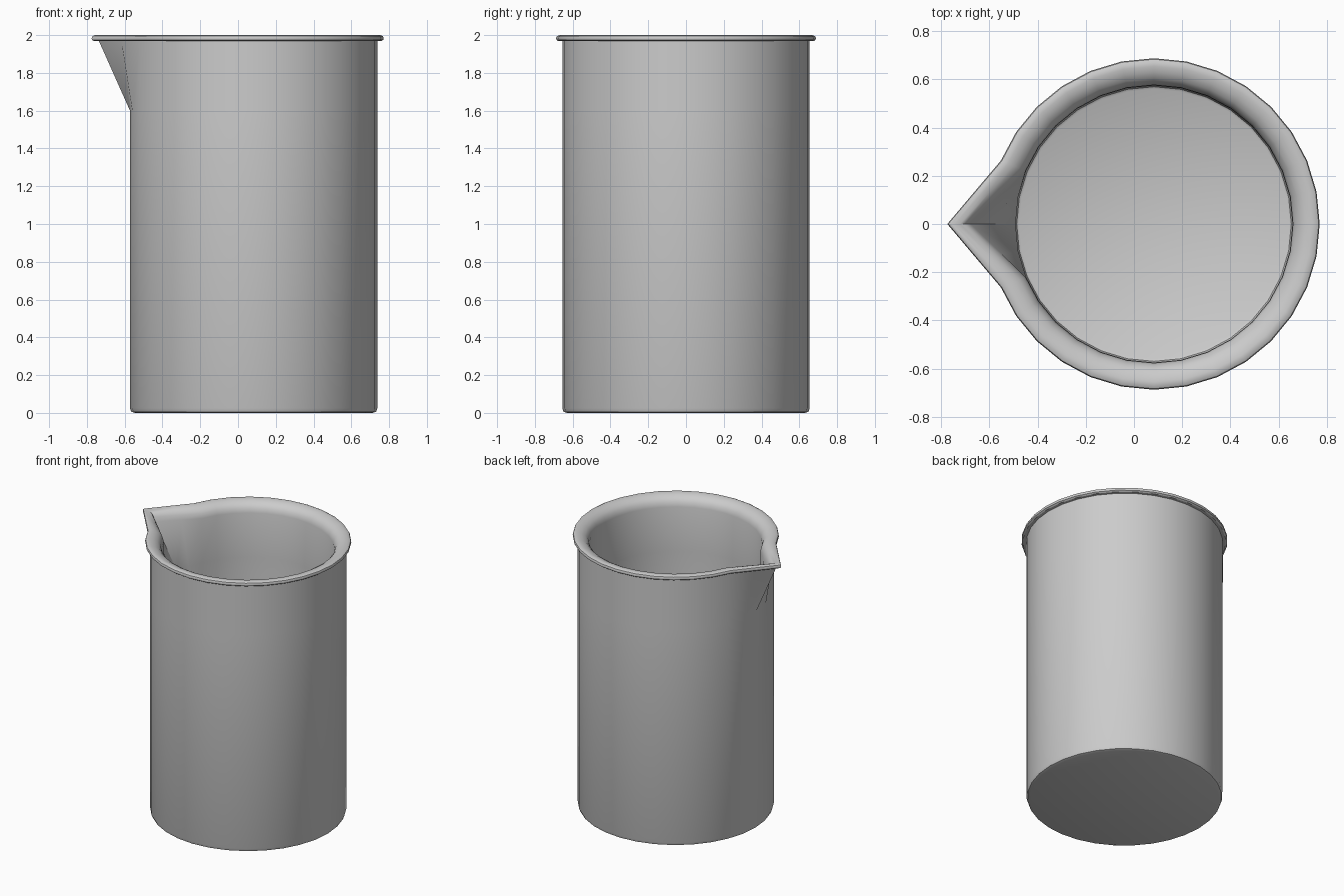
import bpy, bmesh, math

if "Cube" in bpy.data.objects:
    bpy.data.objects.remove(bpy.data.objects["Cube"])

SIDES = 32
CX = 0.083  # the body sits off-centre because of the spout

# Wall section (radius, height, spout offset at the tip), underside to inner floor
profile = [
    (0.630, 0.000, 0), (0.648, 0.006, 0), (0.655, 0.025, 0),
    (0.655, 1.600, 0), (0.655, 1.968, 0.164),
    (0.676, 1.968, 0.168), (0.686, 1.975, 0.170), (0.688, 1.984, 0.170),
    (0.684, 1.994, 0.170), (0.672, 2.000, 0.170), (0.655, 2.000, 0.172),
    (0.630, 1.994, 0.175), (0.605, 1.980, 0.180), (0.586, 1.958, 0.184),
    (0.577, 1.925, 0.184),
    (0.575, 1.600, 0), (0.575, 0.090, 0), (0.570, 0.076, 0), (0.560, 0.070, 0),
]


def spout_weight(i):
    """Full push at the tip, part push on the two neighbouring columns."""
    d = abs(i - SIDES // 2)
    return {0: 1.0, 1: 0.36}.get(d, 0.0)


# Beaker: rings bridged from the foot over the rolled rim to the inner floor
bm = bmesh.new()
rings = []
for r, z, push in profile:
    ring = []
    for i in range(SIDES):
        a = 2 * math.pi * i / SIDES
        rr = r + push * spout_weight(i)
        ring.append(bm.verts.new((CX + rr * math.cos(a), rr * math.sin(a), z)))
    rings.append(ring)
for low, high in zip(rings, rings[1:]):
    for i in range(SIDES):
        j = (i + 1) % SIDES
        bm.faces.new((low[i], low[j], high[j], high[i]))
bm.faces.new(rings[0][::-1])
bm.faces.new(rings[-1])
bmesh.ops.recalc_face_normals(bm, faces=bm.faces)

mesh = bpy.data.meshes.new("beaker")
bm.to_mesh(mesh)
bm.free()
beaker = bpy.data.objects.new("beaker", mesh)
bpy.context.collection.objects.link(beaker)
bpy.context.view_layer.objects.active = beaker
beaker.select_set(True)
bpy.ops.object.shade_smooth_by_angle(angle=math.radians(35))
